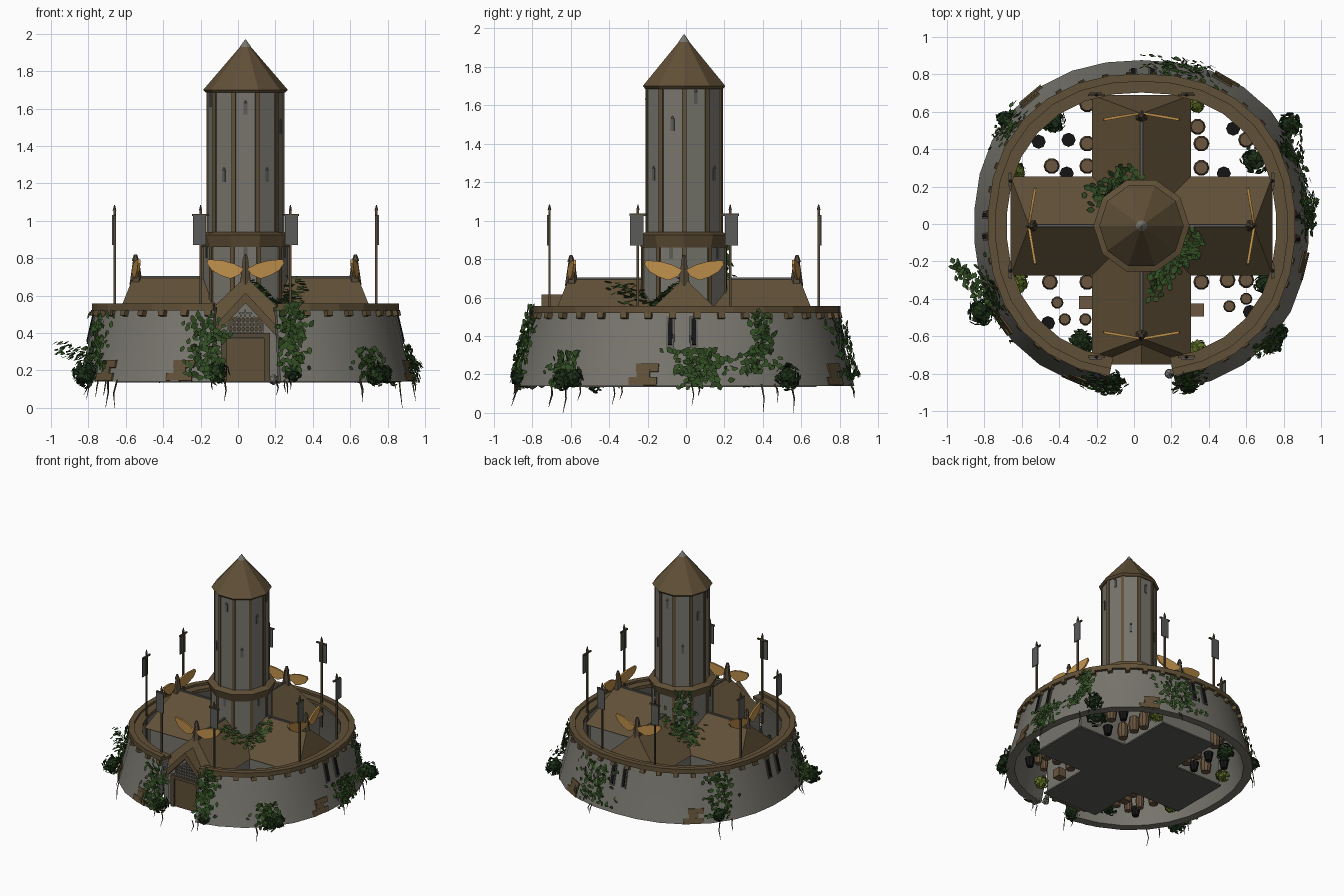
import bpy, bmesh, math, random
from mathutils import Matrix, Vector

if "Cube" in bpy.data.objects:
    bpy.data.objects.remove(bpy.data.objects["Cube"])
random.seed(4)
CX, CY = 0.04, -0.01
T, R = Matrix.Translation, Matrix.Rotation
rad = math.radians
C = T((CX, CY, 0))

def mat(name, r, g, b):
    m = bpy.data.materials.new(name)
    m.diffuse_color = (r, g, b, 1)
    m.use_nodes = True
    m.node_tree.nodes["Principled BSDF"].inputs["Base Color"].default_value = m.diffuse_color
    return m
STONE = mat("stone", .185, .178, .152)
BROWN = mat("roof_brown", .118, .08, .038)
TRIM = mat("dark_timber", .09, .065, .038)
GOLD = mat("gold", .52, .28, .07)
DARK = mat("black", .007, .007, .007)
CLOTH = mat("grey_cloth", .105, .105, .1)
LEAF = mat("ivy_green", .032, .075, .017)
DLEAF = mat("dark_green", .012, .03, .009)
LLEAF = mat("light_green", .12, .17, .02)
TAN = mat("barrel_wood", .145, .092, .05)

def finish(bm, name, m, smooth=False):
    bmesh.ops.recalc_face_normals(bm, faces=bm.faces)
    me = bpy.data.meshes.new(name)
    bm.to_mesh(me)
    bm.free()
    me.materials.append(m)
    o = bpy.data.objects.new(name, me)
    bpy.context.collection.objects.link(o)
    if smooth:
        bpy.context.view_layer.objects.active = o
        o.select_set(True)
        bpy.ops.object.shade_smooth_by_angle(angle=rad(30))
        o.select_set(False)
    return o

def box(bm, c, s, M=Matrix()):
    bmesh.ops.create_cube(bm, size=1, matrix=M @ T(c) @ Matrix.Diagonal((*s, 1)))

def cyl(bm, c, r1, r2, h, seg=8, M=Matrix()):
    bmesh.ops.create_cone(bm, cap_ends=True, segments=seg, radius1=r1, radius2=r2, depth=h,
                          matrix=M @ T((c[0], c[1], c[2] + h / 2)) @ R(-math.pi / 2, 4, 'Z'))

def poly(bm, verts, faces, M=Matrix()):
    vs = [bm.verts.new(M @ Vector(v)) for v in verts]
    for f in faces:
        bm.faces.new([vs[i] for i in f])

def plan(r, t, z, off=0, n=2.25):
    # point on the rounded-square plan of the wall
    k = r * (abs(math.cos(t)) ** n + abs(math.sin(t)) ** n) ** (-1 / n) + off
    return Vector((CX + k * math.cos(t), CY + .99 * k * math.sin(t), z))

def sweep(bm, prof, a0, a1, seg):
    # closed profile (r, z) carried round the plan, with end caps
    rings = []
    for i in range(seg + 1):
        t = a0 + (a1 - a0) * i / seg
        rings.append([bm.verts.new(plan(r, t, z)) for r, z in prof])
    n = len(prof)
    for A, B in zip(rings, rings[1:]):
        for j in range(n):
            bm.faces.new((A[j], B[j], B[(j + 1) % n], A[(j + 1) % n]))
    bm.faces.new(rings[0])
    bm.faces.new(rings[-1])

WALL = [(.895, .14), (.882, .19), (.84, .35), (.80, .52)]
def wall_r(z):
    z = min(max(z, .14), .52)
    for (r0, z0), (r1, z1) in zip(WALL, WALL[1:]):
        if z <= z1:
            return r0 + (r1 - r0) * (z - z0) / (z1 - z0)

def wall_point(deg, z, off=0):
    return plan(wall_r(z), rad(deg), z, off)

def wall_frame(deg, z):
    return T(wall_point(deg, z)) @ R(rad(deg), 4, 'Z') @ R(rad(-13), 4, 'Y')

# curtain wall, open at the gate
A0, A1 = rad(-78), rad(258)
bm = bmesh.new()
sweep(bm, WALL + [(.74, .52), (.79, .33), (.83, .14)], A0, A1, 28)
finish(bm, "curtain_wall", STONE, True)
bm = bmesh.new()
sweep(bm, [(.822, .52), (.822, .557), (.78, .557), (.78, .54), (.72, .54), (.72, .515)], A0, A1, 28)
for i in range(38):
    box(bm, (.005, 0, 0), (.04, .035, .03), wall_frame(-76 + i * 332 / 37, .503))
finish(bm, "wall_rim_and_corbels", BROWN)

# arrow slits and weathered patches
bm, bf = bmesh.new(), bmesh.new()
for d in (-5, 3.5, 86, 93, 176, 184):
    box(bm, (0, 0, 0), (.026, .022, .14), wall_frame(d, .42))
    box(bf, (0, 0, 0), (.014, .042, .165), wall_frame(d, .42))
finish(bm, "arrow_slits", DARK)
finish(bf, "slit_frames", CLOTH)
bm = bmesh.new()
for d in (-14, -113, 60, 130, 215):
    for dz, w, dx in ((.165, .15, 0), (.205, .07, 0), (.235, .12, .02)):
        box(bm, (0, dx, 0), (.009, w, .042), wall_frame(d, dz))
finish(bm, "weathered_patches", BROWN)

# four hip-roofed wings, with eagles and banner poles at their ends
parts = {k: bmesh.new() for k in ("walls", "roof", "base", "ridge", "gold", "bird", "pole", "cloth")}
wing = [(.012, .745), (.06, .77), (.12, .787), (.2, .794), (.207, .772), (.18, .735), (.13, .706), (.08, .69), (.03, .712)]
for k in range(4):
    M = C @ R(k * math.pi / 2, 4, 'Z')
    box(parts["walls"], (.335, 0, .30), (.67, .48, .31), M)
    box(parts["base"], (.345, 0, .14), (.69, .50, .012), M)
    poly(parts["roof"], [(0, 0, .70), (.60, 0, .70), (0, .265, .45), (.70, .265, .45), (.70, -.265, .45), (0, -.265, .45)],
         [(0, 1, 3, 2), (1, 4, 3), (0, 5, 4, 1), (2, 3, 4, 5)], M)
    box(parts["ridge"], (.4, 0, .70), (.4, .014, .01), M)
    cyl(parts["bird"], (.585, 0, .66), .035, .016, .13, 6, M)
    cyl(parts["bird"], (.588, 0, .785), .02, .008, .035, 6, M)
    for s in (1, -1):
        n = len(wing)
        front = [(.61 - .17 * v, s * v, z) for v, z in wing]
        back = [(x - .014, y, z) for x, y, z in front]
        poly(parts["gold"], front + back, [list(range(n)), list(range(n, 2 * n))] +
             [(i, (i + 1) % n, n + (i + 1) % n, n + i) for i in range(n)], M)
        box(parts["pole"], (.70, s * .24, .70), (.013, .013, .72), M)
        box(parts["pole"], (.70, s * .24, 1.03), (.012, .09, .012), M)
        cyl(parts["pole"], (.70, s * .24, 1.055), .01, .002, .03, 6, M)
        box(parts["cloth"], (.71, s * .246, .95), (.007, .068, .16), M)
for k, name, m in (("walls", "wing_walls", STONE), ("roof", "wing_roofs", BROWN), ("base", "wing_floor", CLOTH),
                   ("ridge", "ridge_caps", CLOTH), ("gold", "golden_wings", GOLD), ("bird", "eagle_bodies", TRIM),
                   ("pole", "banner_poles", TRIM), ("cloth", "banners", CLOTH)):
    finish(parts[k], name, m)

# gatehouse: stone front, steep gable, door and lattice
bm = bmesh.new()
poly(bm, [(x, y, z) for y in (-.715, -.55) for x, z in ((-.17, .14), (.17, .14), (.17, .41), (0, .57), (-.17, .41))],
     [(0, 1, 2, 3, 4), (5, 6, 7, 8, 9)] + [(i, (i + 1) % 5, 5 + (i + 1) % 5, 5 + i) for i in range(5)], C)
finish(bm, "gate_front", STONE)
bm = bmesh.new()
prof = [(-.215, .385), (0, .615), (.215, .385), (.175, .372), (0, .56), (-.175, .372)]
poly(bm, [(x, y, z) for y in (-.742, -.5) for x, z in prof],
     [(0, 1, 4, 5), (1, 2, 3, 4), (6, 7, 10, 11), (7, 8, 9, 10)] +
     [(i, (i + 1) % 6, 6 + (i + 1) % 6, 6 + i) for i in range(6)], C)
finish(bm, "gate_roof", BROWN)
bm = bmesh.new()
for s in (-1, 1):
    box(bm, (s * .115, -.725, .27), (.03, .03, .26), C)
box(bm, (0, -.725, .385), (.25, .03, .025), C)
box(bm, (0, -.714, .44), (.18, .008, .09), C)
finish(bm, "gate_frame", TRIM)
bm = bmesh.new()
box(bm, (0, -.715, .255), (.2, .02, .23), C)
finish(bm, "gate_door", BROWN)
bm = bmesh.new()
for i in range(-4, 5):
    h = .135 - abs(i) * .018
    box(bm, (i * .023, -.724, .39 + h / 2), (.008, .012, h), C)
for i in range(5):
    box(bm, (0, -.724, .41 + i * .024), (.2 - i * .033, .012, .008), C)
finish(bm, "gate_lattice", STONE)

# ten-sided tower
bm = bmesh.new()
cyl(bm, (0, 0, .135), .228, .228, .74, 10, C)
cyl(bm, (0, 0, .92), .204, .204, .78, 10, C)
finish(bm, "tower_shaft", STONE)
bm = bmesh.new()
cyl(bm, (0, 0, .86), .236, .257, .065, 10, C)
cyl(bm, (0, 0, .925), .257, .21, .015, 10, C)
cyl(bm, (0, 0, 1.685), .212, .226, .015, 10, C)
cyl(bm, (0, 0, 1.70), .226, .02, .24, 10, C)
finish(bm, "tower_belt_and_roof", BROWN)
bm, bw = bmesh.new(), bmesh.new()
for i in range(10):
    M = C @ R(i * math.pi / 5, 4, 'Z')
    box(bm, (.200, 0, 1.31), (.016, .024, .77), M)
    box(bm, (.224, 0, .6), (.016, .024, .55), M)
    N = C @ R((i + .5) * math.pi / 5, 4, 'Z')
    z = (1.64, 1.24, 1.6, 1.24, 1.5)[i % 5]
    box(bw, (.194, 0, z), (.008, .02, .065), N)
    cyl(bw, (.194, 0, z + .03), .01, .003, .014, 6, N)
    if i % 2:
        box(bw, (.217, 0, .83), (.008, .02, .06), N)
finish(bm, "tower_edge_timbers", BROWN)
finish(bw, "tower_windows", CLOTH)
bm = bmesh.new()
cyl(bm, (0, 0, 1.93), .03, .003, .038, 10, C)
finish(bm, "tower_tip", STONE)

# foliage
def leaf(bm, p, nrm, size):
    n = (nrm + Vector([random.uniform(-.5, .5) for _ in range(3)])).normalized()
    a = n.orthogonal().normalized()
    a.rotate(Matrix.Rotation(random.uniform(0, 6.28), 3, n))
    b = n.cross(a)
    pts = [p + (a * x + b * y) * size for x, y in ((-.9, 0), (-.35, .6), (.3, .5), (1, 0), (.3, -.5), (-.35, -.6))]
    bm.faces.new([bm.verts.new(q) for q in pts])

bm = bmesh.new()
# angle, half spread, lowest, highest, leaf count
for d, hw, z0, z1, n in ((76, 13, .18, .48, 150), (5, 9, .13, .33, 150), (28, 4, .3, .53, 80), (23, 4, .2, .34, 30),
                         (-43, 6, .14, .32, 100), (-73, 5, .2, .56, 160), (-104, 7, .16, .5, 160),
                         (205, 10, .15, .5, 190), (143, 7, .18, .5, 120)):
    for _ in range(n):
        f = random.random()
        p = wall_point(d + random.gauss(0, .45) * hw, z0 + (z1 - z0) * f, random.uniform(.0, .045))
        leaf(bm, p, Vector((p.x - CX, p.y, .15)).normalized(), random.uniform(.016, .027))
for i in range(70):  # trailing branches reaching outward
    f = random.random()
    j = Vector([random.uniform(-.035, .035) for _ in range(3)])
    leaf(bm, Vector((-.81 - .155 * f, -.4 + .2 * f, .27 + .05 * f)) + j, Vector((-.5, 0, 1)), .02)
    if i < 35:
        leaf(bm, Vector((.93 + .035 * f, -.05 + .2 * f, .22)) + j * .6, Vector((1, 0, .5)), .02)
        leaf(bm, Vector((.86 + .04 * f, .5 - .3 * f, .25)) + j, Vector((1, 0, .5)), .02)
def roof_z(x, y):
    return .70 - .94 * min(abs(x - CX), abs(y - CY))
for x0, y0, x1, y1, n in ((.32, -.08, .1, -.34, 130), (0, .28, -.2, .14, 90)):
    for _ in range(n):
        f = random.random()
        x = x0 + (x1 - x0) * f + random.gauss(0, .035)
        y = y0 + (y1 - y0) * f + random.gauss(0, .035)
        leaf(bm, Vector((x, y, roof_z(x, y) + .015)), Vector((0, 0, 1)), .024)
for _ in range(90):  # climbing the tower
    t = rad(random.gauss(126, 9))
    leaf(bm, Vector((CX + .25 * math.cos(t), CY + .25 * math.sin(t), random.uniform(.5, .92))),
         Vector((math.cos(t), math.sin(t), 0)), .024)
finish(bm, "ivy", LEAF)

def bushes(name, m, spots):
    bm = bmesh.new()
    for x, y, z, r in spots:
        bmesh.ops.create_icosphere(bm, subdivisions=1, radius=r * .7, matrix=T((x, y, z)))
        for _ in range(70):
            v = Vector([random.gauss(0, 1) for _ in range(3)]).normalized()
            leaf(bm, Vector((x, y, z)) + v * r * random.uniform(.7, 1), v, .022)
    finish(bm, name, m)
bushes("dark_bushes", DLEAF, [(.83, .53, .19, .07), (.74, -.64, .17, .055), (-.82, -.47, .18, .075), (-.11, -.85, .19, .065),
       (.29, -.86, .18, .045), (-.43, .55, .21, .07), (.65, .34, .21, .08), (.7, -.32, .2, .06), (-.28, -.64, .21, .08),
       (-.69, .56, .2, .045), (.78, -.58, .18, .045)])
bushes("light_bushes", LLEAF, [(-.63, .28, .2, .05), (.33, .65, .2, .055), (-.62, -.31, .2, .055), (.34, -.67, .2, .05)])

# hanging roots
bm = bmesh.new()
for d in (-140, -100, -78, -46, 2, 30, 75, 145, 205):
    for j in range(2):
        p = wall_point(d + random.uniform(-4, 4), .15)
        q = Vector((p.x * 1.02, p.y * 1.02, 0 if j == 0 and d in (-140, 30, 145) else random.uniform(.03, .1)))
        mid = p.lerp(q, .5) + Vector((random.uniform(-.015, .015), .01, 0))
        for a, b, r0, r1 in ((p, mid, .005, .004), (mid, q, .004, .001)):
            bmesh.ops.create_cone(bm, cap_ends=True, segments=4, radius1=r0, radius2=r1, depth=(b - a).length,
                                  matrix=T((a + b) / 2) @ (b - a).to_track_quat('Z', 'Y').to_matrix().to_4x4())
finish(bm, "hanging_roots", TRIM)

# courtyard barrels, crates, pots and fallen stones
bm = bmesh.new()
for x, y in ((-.25, .64), (-.25, .43), (-.25, .31), (-.44, .31), (.34, .52), (.36, .43), (.6, .45), (.36, .3), (-.25, -.31),
             (-.45, -.31), (.36, -.31), (.5, -.3), (.6, -.3), (-.41, -.42), (-.37, -.51), (-.26, -.51), (.51, -.44), (.6, -.4)):
    r = .043 if abs(y) < .4 or y > 0 else .033
    cyl(bm, (x, y, .145), r * .8, r, .06, 10)
    cyl(bm, (x, y, .205), r, r * .8, .06, 10)
for x, y in ((-.26, -.42), (.34, -.46)):
    box(bm, (x, y, .18), (.07, .07, .07))
finish(bm, "barrels_and_crates", TAN)
bm = bmesh.new()
for x, y in ((.53, .51), (-.35, .45), (-.51, .44), (-.36, .27), (.48, .27), (-.46, -.53), (.62, -.47)):
    cyl(bm, (x, y, .145), .025, .038, .07, 8)
finish(bm, "dark_pots", DARK)
bm = bmesh.new()
for x, y, s in ((.19, -.8, .03), (.22, -.75, .022), (.25, -.82, .018)):
    bmesh.ops.create_icosphere(bm, subdivisions=1, radius=s, matrix=T((x, y, .15)))
finish(bm, "fallen_stones", STONE)
